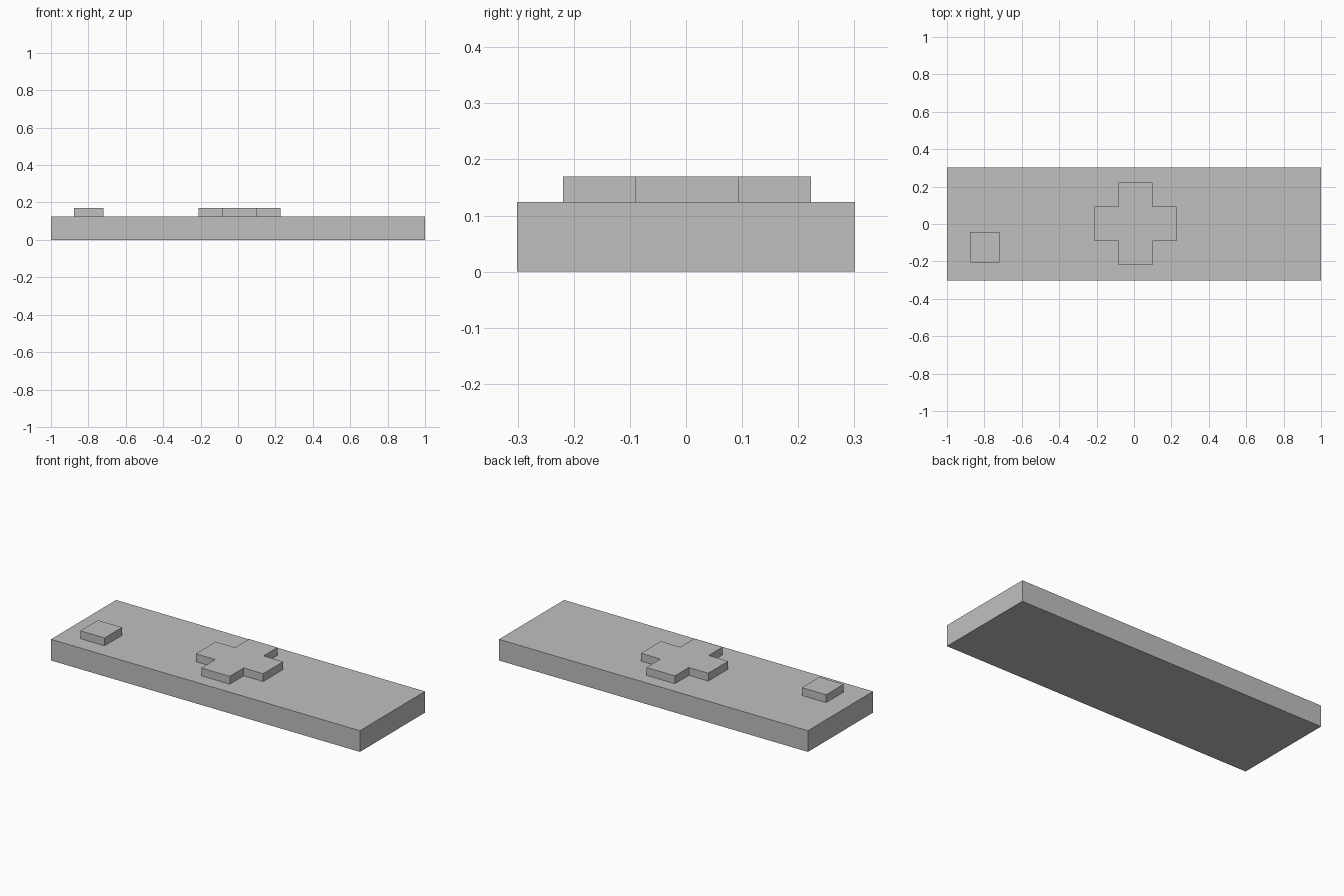
import bpy
import bmesh

cube = bpy.data.objects.get("Cube")
if cube:
    bpy.data.objects.remove(cube, do_unlink=True)

# Single plain grey
grey = bpy.data.materials.new("plain_grey")
grey.use_nodes = True
colour = (0.53, 0.53, 0.53, 1)
grey.diffuse_color = colour
grey.node_tree.nodes["Principled BSDF"].inputs["Base Color"].default_value = colour


def slab(name, outline, bottom, top):
    """Extrude a flat outline upward into a closed prism."""
    bm = bmesh.new()
    face = bm.faces.new([bm.verts.new((x, y, bottom)) for x, y in outline])
    moved = bmesh.ops.extrude_face_region(bm, geom=[face], use_keep_orig=True)
    verts = [g for g in moved["geom"] if isinstance(g, bmesh.types.BMVert)]
    bmesh.ops.translate(bm, verts=verts, vec=(0, 0, top - bottom))
    bmesh.ops.recalc_face_normals(bm, faces=bm.faces[:])
    mesh = bpy.data.meshes.new(name)
    bm.to_mesh(mesh)
    bm.free()
    mesh.materials.append(grey)
    obj = bpy.data.objects.new(name, mesh)
    bpy.context.collection.objects.link(obj)
    return obj


def rectangle(x0, x1, y0, y1):
    return [(x0, y0), (x1, y0), (x1, y1), (x0, y1)]


def plus(cx, cy, reach_x, reach_y, half):
    """Plus-shaped outline, counter-clockwise, one corner trio per quadrant."""
    points = []
    for sx, sy in ((1, 1), (-1, 1), (-1, -1), (1, -1)):
        trio = [(reach_x, half), (half, half), (half, reach_y)]
        if sx * sy < 0:
            trio.reverse()
        points += [(cx + sx * x, cy + sy * y) for x, y in trio]
    return points


BODY_TOP = 0.124
BUTTON_TOP = 0.17

# Body, directional pad and square button
slab("body", rectangle(-1, 1, -0.301, 0.301), 0, BODY_TOP)
slab("plus_pad", plus(0.008, 0.002, 0.218, 0.221, 0.092), BODY_TOP, BUTTON_TOP)
slab("square_button", rectangle(-0.877, -0.72, -0.205, -0.043), BODY_TOP, BUTTON_TOP)
